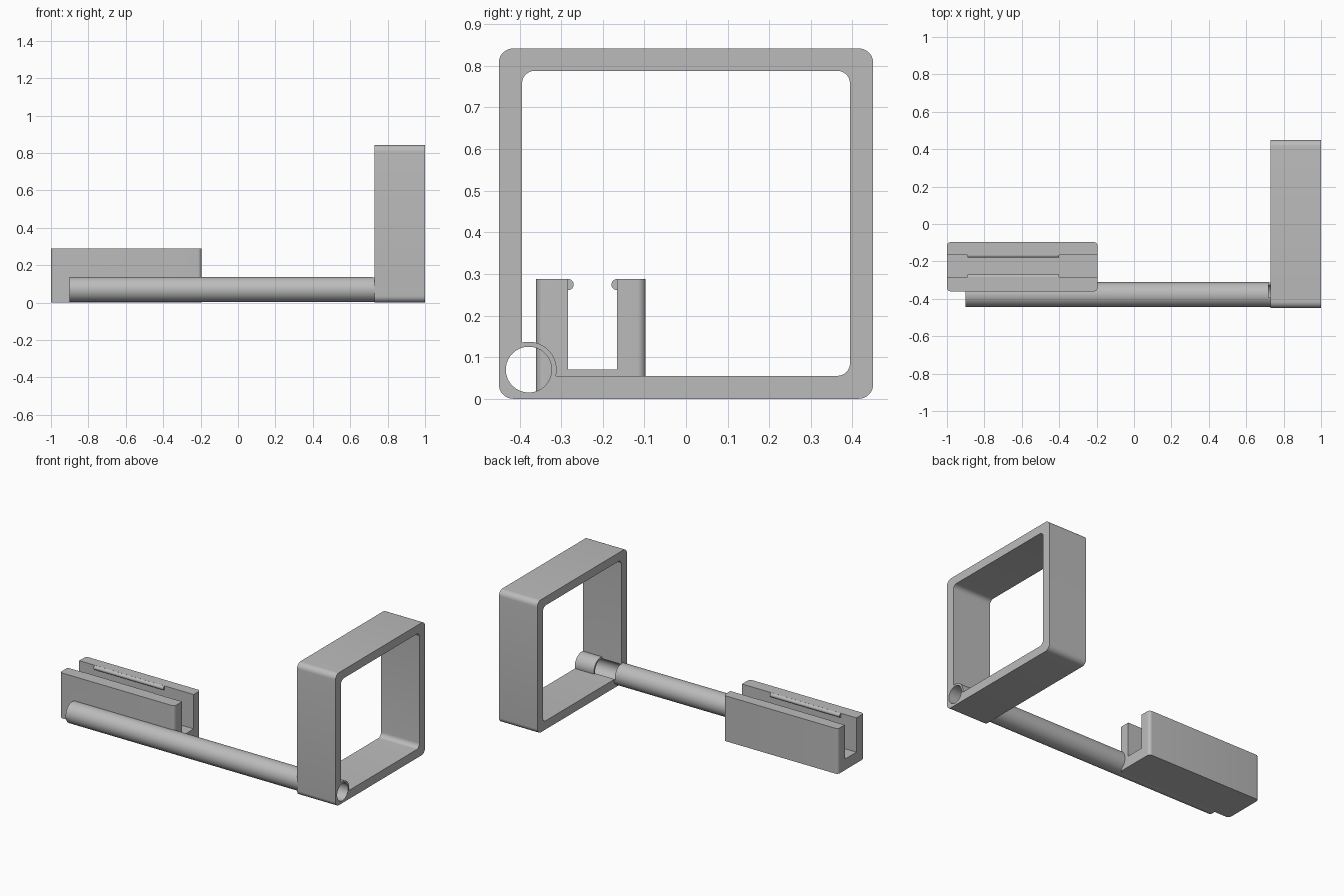
import bpy, bmesh, math

if "Cube" in bpy.data.objects:
    bpy.data.objects.remove(bpy.data.objects["Cube"])

grey = bpy.data.materials.new("light grey")
grey.diffuse_color = (0.5, 0.5, 0.5, 1)
grey.use_nodes = True
grey.node_tree.nodes["Principled BSDF"].inputs["Base Color"].default_value = grey.diffuse_color

TUBE_Y, TUBE_Z, TUBE_R, BORE_R = -0.378, 0.07, 0.067, 0.055


def rounded_rect(u0, u1, v0, v1, r, seg=8):
    pts = []
    for k, (u, v) in enumerate([(u1 - r, v1 - r), (u0 + r, v1 - r),
                                (u0 + r, v0 + r), (u1 - r, v0 + r)]):
        for i in range(seg + 1):
            a = math.pi / 2 * (k + i / seg)
            pts.append((u + r * math.cos(a), v + r * math.sin(a)))
    return pts


def circle(u, v, r, n=64):
    return [(u + r * math.cos(2 * math.pi * i / n),
             v + r * math.sin(2 * math.pi * i / n)) for i in range(n)]


def prism(name, pts, lo, hi, axis="x"):
    """Extrude a closed profile along x (profile in y,z) or z (profile in x,y)."""
    place = (lambda u, v, t: (t, u, v)) if axis == "x" else (lambda u, v, t: (u, v, t))
    bm = bmesh.new()
    a = [bm.verts.new(place(u, v, lo)) for u, v in pts]
    b = [bm.verts.new(place(u, v, hi)) for u, v in pts]
    bm.faces.new(a[::-1])
    bm.faces.new(b)
    n = len(pts)
    for i in range(n):
        j = (i + 1) % n
        bm.faces.new((a[i], a[j], b[j], b[i]))
    bmesh.ops.recalc_face_normals(bm, faces=bm.faces)
    me = bpy.data.meshes.new(name)
    bm.to_mesh(me)
    bm.free()
    me.materials.append(grey)
    ob = bpy.data.objects.new(name, me)
    bpy.context.collection.objects.link(ob)
    return ob


def box(name, x0, x1, y0, y1, z0, z1):
    return prism(name, [(y0, z0), (y1, z0), (y1, z1), (y0, z1)], x0, x1)


def combine(ob, other, op):
    mod = ob.modifiers.new(op, "BOOLEAN")
    mod.operation, mod.object, mod.solver = op, other, "EXACT"
    bpy.context.view_layer.objects.active = ob
    bpy.ops.object.modifier_apply(modifier=mod.name)
    bpy.data.objects.remove(other)


# Square frame with rounded corners
body = prism("frame_and_tube", rounded_rect(-0.45, 0.45, 0, 0.842, 0.035), 0.73, 1.0)
combine(body, prism("opening", rounded_rect(-0.394, 0.394, 0.055, 0.788, 0.03), 0.6, 1.1),
        "DIFFERENCE")

# Long tube running through the lower front corner of the frame
combine(body, prism("tube", circle(TUBE_Y, TUBE_Z, TUBE_R), -0.9, 0.9995), "UNION")

# Gap in the collar inside the frame, then the bore
combine(body, box("collar_gap", 0.718, 0.865, -0.394, -0.25, 0.055, 0.2), "DIFFERENCE")
combine(body, prism("bore", circle(TUBE_Y, TUBE_Z, BORE_R), -1.1, 1.1), "DIFFERENCE")

# Slotted clip with rounded upright corners
clip = prism("clip", rounded_rect(-1.0, -0.195, -0.36, -0.097, 0.02), 0, 0.288, "z")
combine(clip, box("slot", -1.1, 0, -0.283, -0.166, 0.07, 0.4), "DIFFERENCE")

# Half-round retaining ridges at the mouth of the slot
for y in (-0.283, -0.166):
    combine(clip, prism("ridge", circle(y, 0.2745, 0.0132, 24), -0.89, -0.4), "UNION")
combine(body, clip, "UNION")

# Smooth the curved surfaces, keep the edges sharp
bpy.ops.object.select_all(action="DESELECT")
body.select_set(True)
bpy.context.view_layer.objects.active = body
bpy.ops.object.shade_smooth_by_angle(angle=math.radians(30))
